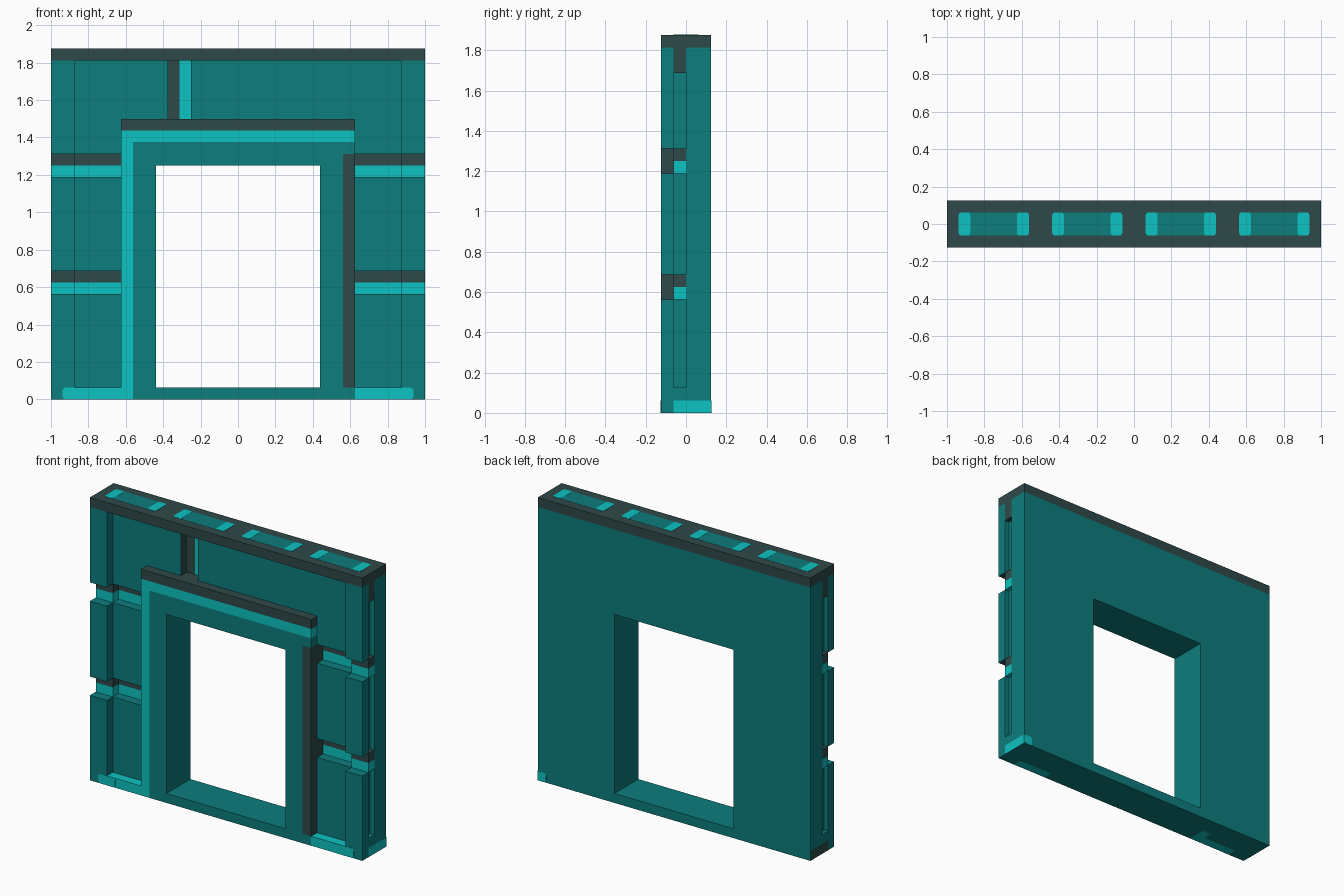
import bpy, bmesh

cube = bpy.data.objects.get("Cube")
if cube:
    bpy.data.objects.remove(cube, do_unlink=True)


def material(name, rgb):
    m = bpy.data.materials.new(name)
    m.use_nodes = True
    m.diffuse_color = (*rgb, 1)
    m.node_tree.nodes["Principled BSDF"].inputs["Base Color"].default_value = (*rgb, 1)
    return m


TEAL = material("teal", (0.004, 0.205, 0.205))
BRIGHT = material("bright_cyan", (0.004, 0.54, 0.54))
DARK = material("dark_slate", (0.028, 0.066, 0.066))

U = 1 / 16            # module of the wall
F, M, B = -2 * U, -U, 2 * U   # front, recessed panel and back planes
P = 0.002             # thickness of painted plates


def finish(name, bm, mats):
    bmesh.ops.recalc_face_normals(bm, faces=bm.faces)
    me = bpy.data.meshes.new(name)
    bm.to_mesh(me)
    bm.free()
    for m in mats:
        me.materials.append(m)
    ob = bpy.data.objects.new(name, me)
    bpy.context.collection.objects.link(ob)
    return ob


def box(name, x, y, z, mat, paint=None, round_axis=None):
    """Box from three ranges; paint maps (axis, sign) to another material."""
    x, y, z = sorted(x), sorted(y), sorted(z)
    bm = bmesh.new()
    bmesh.ops.create_cube(bm, size=1)
    for v in bm.verts:
        v.co = [r[0] if c < 0 else r[1] for c, r in zip(v.co, (x, y, z))]
    mats = [mat]
    bm.normal_update()
    for (axis, sign), m in (paint or {}).items():
        if m not in mats:
            mats.append(m)
        for f in bm.faces:
            if f.normal[axis] * sign > 0.9:
                f.material_index = mats.index(m)
    if round_axis is not None:
        edges = [e for e in bm.edges
                 if abs((e.verts[0].co - e.verts[1].co).normalized()[round_axis]) > 0.9]
        bmesh.ops.bevel(bm, geom=edges, offset=0.015, segments=3, profile=0.5, affect='EDGES')
    return finish(name, bm, mats)


def ring(name, outer, inner, y0, y1, mat):
    """Upright slab with a rectangular opening; rectangles are x0, x1, z0, z1."""
    bm = bmesh.new()
    loops = []
    for x0, x1, z0, z1 in (outer, inner):
        for y in (y0, y1):
            loops.append([bm.verts.new((a, y, c))
                          for a, c in ((x0, z0), (x1, z0), (x1, z1), (x0, z1))])
    for a, b in ((0, 1), (2, 3), (0, 2), (1, 3)):
        for i in range(4):
            j = (i + 1) % 4
            bm.faces.new((loops[a][i], loops[a][j], loops[b][j], loops[b][i]))
    return finish(name, bm, [mat])


TOP = 29 * U                                   # underside of the top cap
opening = (-7 * U, 7 * U, U, 20 * U)
tiers = ((0, 9 * U), (11 * U, 19 * U), (21 * U, TOP))

# Back slab and top cap
ring("back_slab", (-1, 1, 0, TOP), opening, 0, B, TEAL)
box("top_cap", (-1, 1), (F, B), (TOP, 30 * U), DARK)

# Painted slots on the cap
for i, cx in enumerate((-0.75, -0.25, 0.25, 0.75)):
    zz = (30 * U - P, 30 * U + P)
    box(f"cap_slot_{i}", (cx - 2.1 * U, cx + 2.1 * U), (-U, U), (zz[0], zz[1] - P / 2), TEAL)
    for s in (-1, 1):
        box(f"cap_slot_end_{i}_{s}", (cx + s * 2 * U, cx + s * 3 * U), (-U, U), zz, BRIGHT,
            round_axis=2)

# Doorway frame with its coloured edges
ring("door_frame", (-9 * U, 9 * U, 0, 22 * U), opening, F, 0, TEAL)
box("frame_left_edge", (-10 * U, -9 * U), (F, 0), (0, 22 * U), BRIGHT)
box("frame_right_foot", (9 * U, 10 * U), (F, 0), (0, U), TEAL)
box("frame_right_edge", (9 * U, 10 * U), (F, 0), (U, 21 * U), DARK)
box("frame_right_head", (9 * U, 10 * U), (F, 0), (21 * U, 22 * U), TEAL)
box("frame_band", (-10 * U, 10 * U), (F, 0), (22 * U, 23 * U), BRIGHT)
box("frame_cap", (-10 * U, 10 * U), (F, 0), (23 * U, 24 * U), DARK)

# Panels above the doorway with an upright joint between them
box("upper_panel_right", (-10 * U, -6 * U), (M, 0), (24 * U, TOP), TEAL, {(0, 1): DARK})
box("upper_panel_left", (-4 * U, 10 * U), (M, 0), (24 * U, TOP), TEAL, {(0, -1): BRIGHT})
box("upright_joint_dark", (-6 * U, -5 * U), (-P, 0), (24 * U, TOP), DARK)
box("upright_joint_bright", (-5 * U, -4 * U), (-P, 0), (24 * U, TOP), BRIGHT)

for s, side in ((1, "left"), (-1, "right")):
    def sx(a, b):
        return (s * a * U, s * b * U)

    # Stone courses: recessed panel and corner pillar in three tiers
    for i, z in enumerate(tiers):
        under = {(2, -1): DARK} if i else {}
        box(f"panel_{side}_{i}", sx(10, 15.5), (M, 0), z, TEAL, under)
        box(f"pillar_{side}_{i}", sx(14, 16), (F, M), z, TEAL, under)

    # Horizontal joints between the courses
    for i, z in enumerate((9 * U, 19 * U)):
        for k, (nm, m) in enumerate((("bright", BRIGHT), ("dark", DARK))):
            zz = (z + k * U, z + (k + 1) * U)
            box(f"joint_{nm}_{side}_{i}", sx(10, 14), (-P, 0), zz, m)
            box(f"joint_corner_{nm}_{side}_{i}", sx(14, 16), (M, 0), zz, m)

    # Ends of the side groove
    box(f"groove_top_{side}", sx(15.5, 16), (M, 0), (27 * U, TOP), DARK)
    box(f"groove_foot_{side}", sx(15.5, 16), (M, 0), (0, 2 * U), TEAL)

    # Plinth and painted feet
    box(f"plinth_{side}", sx(10, 14), (F, M), (0, U), BRIGHT)
    box(f"plinth_paint_{side}", sx(13, 15), (F - P / 2, F + P), (0, U), BRIGHT, round_axis=1)
    box(f"end_foot_{side}", sx(16 - 0.03, 16 + 0.015), (M, B), (0, U),
        BRIGHT if s > 0 else DARK)

# Painted back corner
box("back_corner_foot", (15 * U, 1), (B - P, B + P / 2), (0, U), BRIGHT, round_axis=1)
